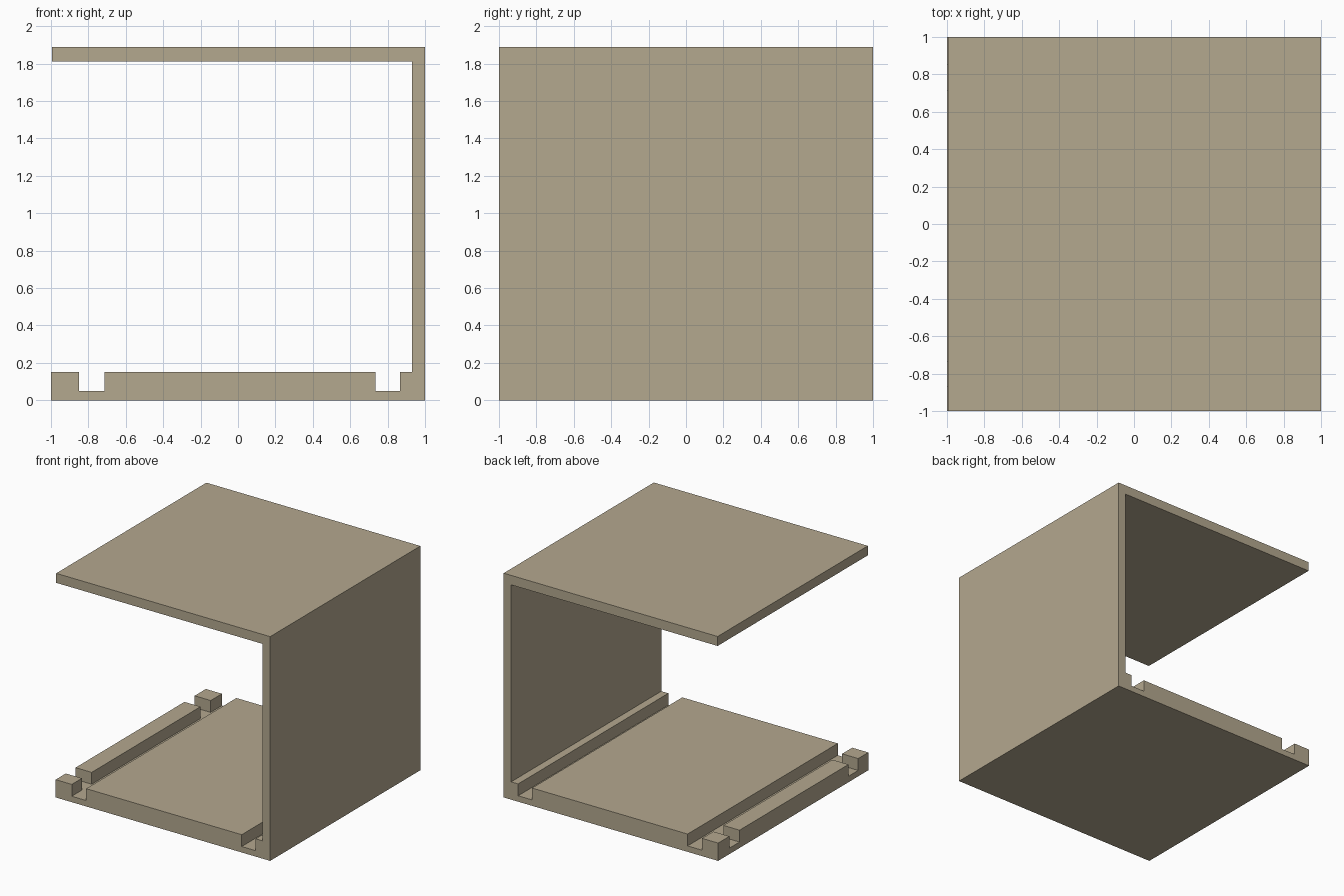
import bpy, bmesh

if "Cube" in bpy.data.objects:
    bpy.data.objects.remove(bpy.data.objects["Cube"])

mat = bpy.data.materials.new("warm_beige")
mat.diffuse_color = (0.456, 0.392, 0.275, 1)
mat.use_nodes = True
mat.node_tree.nodes["Principled BSDF"].inputs["Base Color"].default_value = mat.diffuse_color


def extrude_profile(name, points, y0, y1):
    """Extrude an x/z outline from y0 to y1."""
    bm = bmesh.new()
    face = bm.faces.new([bm.verts.new((x, y0, z)) for x, z in points])
    out = bmesh.ops.extrude_face_region(bm, geom=[face])
    moved = [v for v in out["geom"] if isinstance(v, bmesh.types.BMVert)]
    bmesh.ops.translate(bm, vec=(0, y1 - y0, 0), verts=moved)
    bmesh.ops.recalc_face_normals(bm, faces=bm.faces)
    mesh = bpy.data.meshes.new(name)
    bm.to_mesh(mesh)
    bm.free()
    mesh.materials.append(mat)
    obj = bpy.data.objects.new(name, mesh)
    bpy.context.collection.objects.link(obj)
    return obj


FLOOR, GROOVE, ROOF, TOP, WALL = 0.15, 0.05, 1.81, 1.89, 0.93

# Open shell: grooved floor, right wall and roof in one section
shell = extrude_profile("open_shell", [
    (-1, 0), (1, 0), (1, TOP), (-0.995, TOP), (-0.995, ROOF), (WALL, ROOF),
    (WALL, FLOOR), (0.865, FLOOR), (0.865, GROOVE), (0.735, GROOVE), (0.735, FLOOR),
    (-0.715, FLOOR), (-0.715, GROOVE), (-0.85, GROOVE), (-0.85, FLOOR), (-1, FLOOR),
], -1, 1)

# Two cross slots through the left rail
bpy.context.view_layer.objects.active = shell
for y0, y1 in ((-0.865, -0.735), (0.715, 0.85)):
    cutter = extrude_profile("slot_cutter", [
        (-1.1, GROOVE), (-0.78, GROOVE), (-0.78, 0.3), (-1.1, 0.3)], y0, y1)
    cutter.hide_render = True
    mod = shell.modifiers.new("slot", 'BOOLEAN')
    mod.operation = 'DIFFERENCE'
    mod.solver = 'EXACT'
    mod.object = cutter
    bpy.ops.object.modifier_apply(modifier=mod.name)
    bpy.data.objects.remove(cutter)
